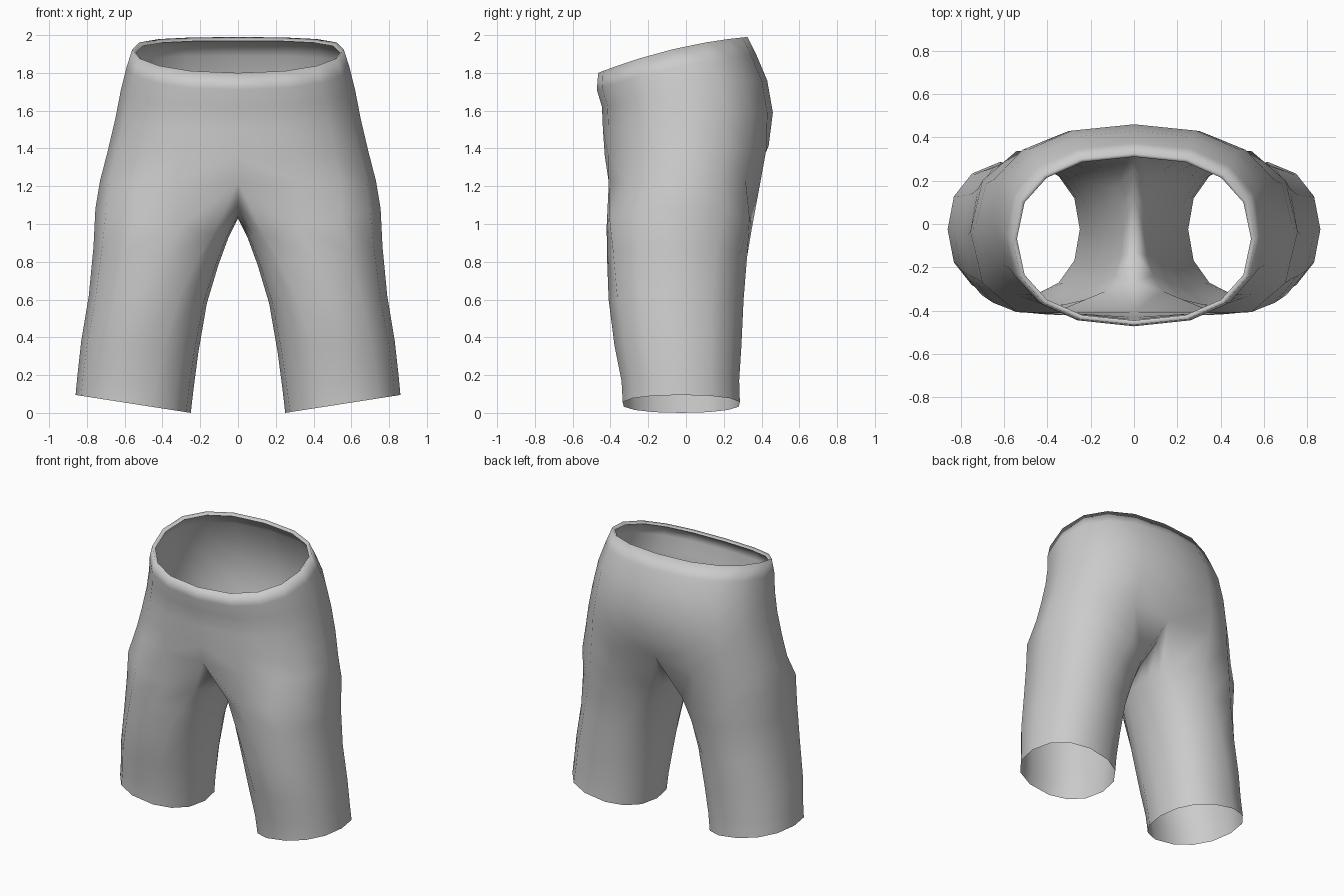
import bpy, bmesh
from math import sin, cos, radians

cube = bpy.data.objects.get("Cube")
if cube:
    bpy.data.objects.remove(cube, do_unlink=True)

OUTER, INNER = 9, 5      # points on the outer arc and along the crotch seam


def power(v, p):
    return abs(v) ** p * (1 if v >= 0 else -1)


def oval(angle, cx, cy, rx, ry, p=0.85):
    a = radians(angle)
    return cx + rx * power(cos(a), p), cy + ry * power(sin(a), p)


def torso_arc(z_front, z_back, width, front, back, dip_front=0, dip_back=0, arch=0.03):
    """Half ring from front centre, round the side, to back centre."""
    pts = []
    for i in range(OUTER):
        x, y = oval(-90 + 180 * i / (OUTER - 1), 0, (front + back) / 2,
                    width, (back - front) / 2)
        t = (y - front) / (back - front)
        z = z_front + (z_back - z_front) * t + arch * 4 * t * (1 - t)
        if i == 0:
            x, y = 0, y + dip_front
        elif i == OUTER - 1:
            x, y = 0, y - dip_back
        pts.append((x, y, z))
    return pts


def leg_ring(z_in, z_out, x_in, x_out, front, back, span):
    """Closed ring; span is the half angle covered by the outer arc."""
    angles = [-span + 2 * span * i / (OUTER - 1) for i in range(OUTER)]
    angles += [span + (360 - 2 * span) * (i + 1) / (INNER + 1) for i in range(INNER)]
    pts = []
    for a in angles:
        x, y = oval(a, (x_in + x_out) / 2, (front + back) / 2,
                    (x_out - x_in) / 2, (back - front) / 2, 0.9)
        t = (x - x_in) / (x_out - x_in)
        pts.append((x, y, z_in + (z_out - z_in) * t))
    return pts


# Waist lip, hips and seat, from top to crotch
torso = [
    torso_arc(1.785, 1.97, 0.54, -0.445, 0.31),
    torso_arc(1.80, 1.99, 0.56, -0.465, 0.325),
    torso_arc(1.71, 1.89, 0.59, -0.472, 0.375),
    torso_arc(1.62, 1.76, 0.62, -0.445, 0.43, arch=0.02),
    torso_arc(1.50, 1.59, 0.65, -0.44, 0.46, arch=0.01),
    torso_arc(1.36, 1.41, 0.69, -0.44, 0.457, 0.01, 0.02, 0),
    torso_arc(1.22, 1.24, 0.73, -0.437, 0.425, 0.03, 0.07, 0),
]
# Crotch seam, back to front
seam = [(0, 0.25, 1.13), (0, 0.13, 1.06), (0, 0, 1.03), (0, -0.13, 1.04), (0, -0.27, 1.10)]
# Legs, from crotch to hem
legs = [
    leg_ring(0.93, 1.08, 0.05, 0.755, -0.43, 0.36, 138),
    leg_ring(0.78, 0.88, 0.105, 0.765, -0.42, 0.325, 128),
    leg_ring(0.58, 0.62, 0.165, 0.79, -0.41, 0.305, 118),
    leg_ring(0.32, 0.38, 0.21, 0.83, -0.38, 0.295, 112),
    leg_ring(0.13, 0.20, 0.235, 0.85, -0.345, 0.285, 108),
    leg_ring(0.00, 0.095, 0.25, 0.86, -0.34, 0.29, 106),
]

bm = bmesh.new()


def add(pts):
    return [bm.verts.new(p) for p in pts]


def bridge(upper, lower, closed):
    n = len(upper)
    for i in range(n if closed else n - 1):
        j = (i + 1) % n
        bm.faces.new((upper[i], lower[i], lower[j], upper[j]))


rows = [add(arc) for arc in torso]
for a, b in zip(rows, rows[1:]):
    bridge(a, b, False)
rings = [rows[-1] + add(seam)] + [add(r) for r in legs]
for a, b in zip(rings, rings[1:]):
    bridge(a, b, True)

mesh = bpy.data.meshes.new("shorts")
bm.to_mesh(mesh)
bm.free()
shorts = bpy.data.objects.new("shorts", mesh)
bpy.context.collection.objects.link(shorts)

# Other half
mirror = shorts.modifiers.new("mirror", 'MIRROR')
mirror.use_axis[0] = True
mirror.use_clip = True

# Plain grey cloth
cloth = bpy.data.materials.new("grey_cloth")
cloth.use_nodes = True
grey = (0.6, 0.6, 0.6, 1)
cloth.diffuse_color = grey
cloth.node_tree.nodes["Principled BSDF"].inputs["Base Color"].default_value = grey
mesh.materials.append(cloth)
mesh.polygons.foreach_set("use_smooth", [True] * len(mesh.polygons))
